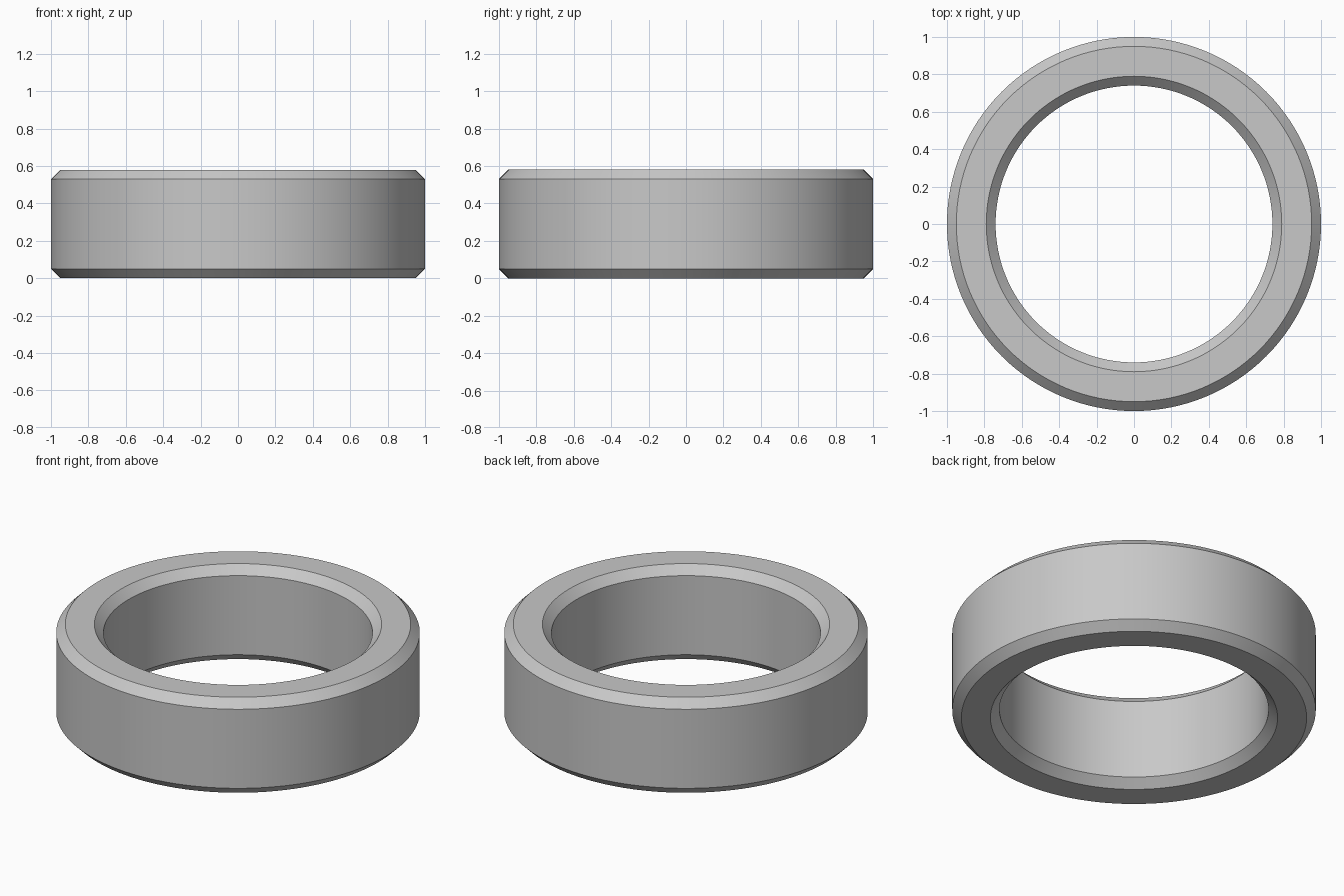
import bpy
import bmesh
import math

cube = bpy.data.objects.get("Cube")
if cube:
    bpy.data.objects.remove(cube, do_unlink=True)

OUTER, INNER, HEIGHT, CHAMFER = 1.0, 0.74, 0.58, 0.05
SEGMENTS = 128

# Plain grey finish
grey = bpy.data.materials.new("grey")
grey.use_nodes = True
colour = (0.58, 0.58, 0.58, 1)
grey.diffuse_color = colour
grey.node_tree.nodes["Principled BSDF"].inputs["Base Color"].default_value = colour

# Chamfered rectangular cross-section, as (radius, height)
profile = [
    (OUTER - CHAMFER, 0), (OUTER, CHAMFER),
    (OUTER, HEIGHT - CHAMFER), (OUTER - CHAMFER, HEIGHT),
    (INNER + CHAMFER, HEIGHT), (INNER, HEIGHT - CHAMFER),
    (INNER, CHAMFER), (INNER + CHAMFER, 0),
]

# Spin the cross-section into a closed ring
bm = bmesh.new()
loops = []
for i in range(SEGMENTS):
    a = math.tau * i / SEGMENTS
    loops.append([bm.verts.new((r * math.cos(a), r * math.sin(a), z)) for r, z in profile])
for i, here in enumerate(loops):
    ahead = loops[(i + 1) % SEGMENTS]
    for j in range(len(profile)):
        k = (j + 1) % len(profile)
        bm.faces.new((here[j], ahead[j], ahead[k], here[k]))
bmesh.ops.recalc_face_normals(bm, faces=bm.faces)

mesh = bpy.data.meshes.new("ring")
bm.to_mesh(mesh)
bm.free()
mesh.materials.append(grey)
ring = bpy.data.objects.new("ring", mesh)
bpy.context.collection.objects.link(ring)

# Smooth walls with crisp chamfer edges
bpy.ops.object.select_all(action="DESELECT")
ring.select_set(True)
bpy.context.view_layer.objects.active = ring
bpy.ops.object.shade_smooth_by_angle(angle=math.radians(30))
